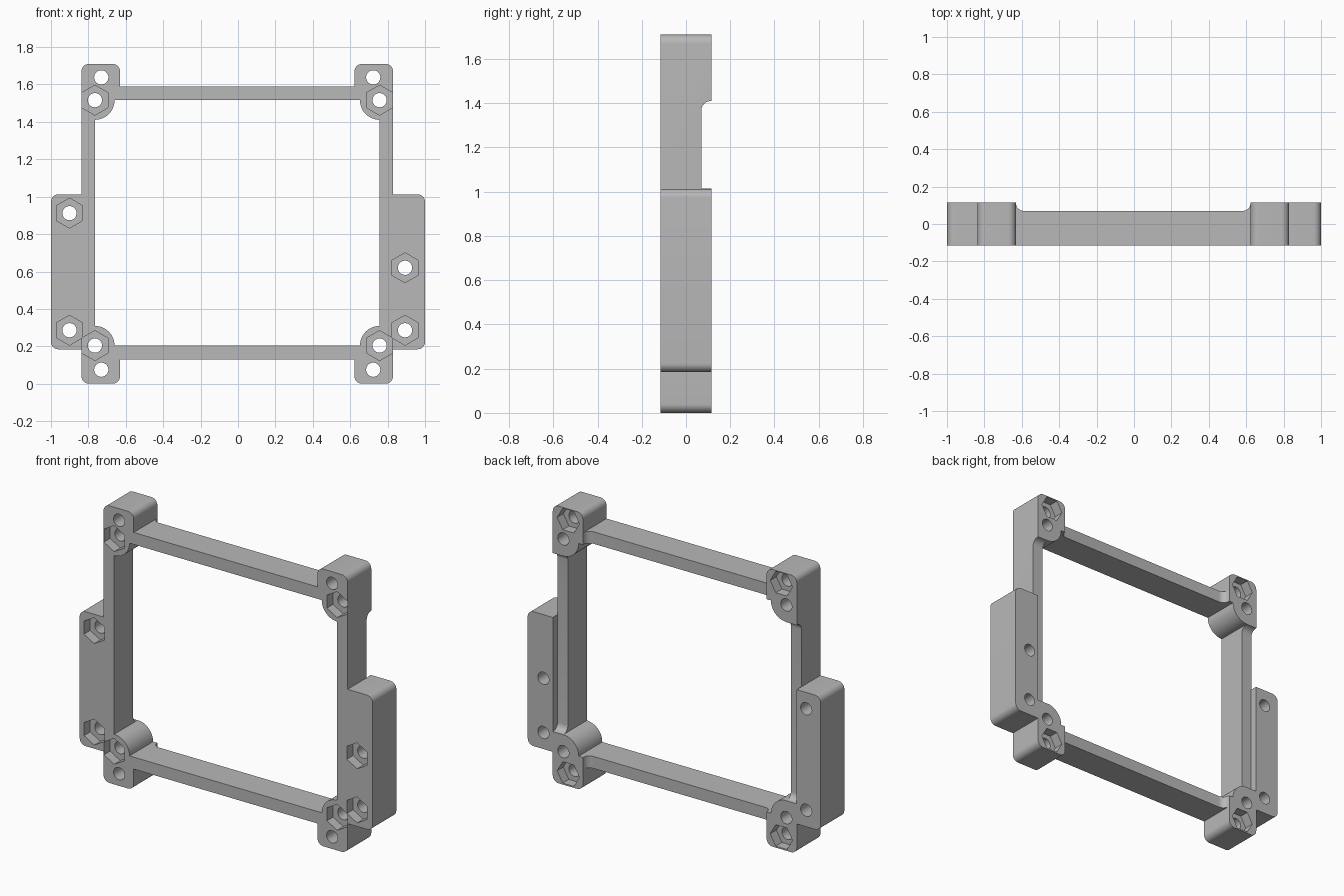
import bpy, bmesh
from math import sin, cos, pi
from mathutils import Vector

if "Cube" in bpy.data.objects:
    bpy.data.objects.remove(bpy.data.objects["Cube"])

SHIFT = -0.004                 # frame sits slightly off centre between the wings
HALF = 0.115                   # half depth
TOP, LOW_BOSS, HIGH_BOSS = 1.71, 0.204, 1.516
BAR_BACK, FILLET = 0.07, 0.042

grey = bpy.data.materials.new("plain grey")
grey.use_nodes = True
grey.diffuse_color = (0.48, 0.48, 0.48, 1)
grey.node_tree.nodes["Principled BSDF"].inputs["Base Color"].default_value = grey.diffuse_color


def along_y(a, b, t):
    return (a, t, b)


def along_x(a, b, t):
    return (t, b, a)


def along_z(a, b, t):
    return (a, b, t)


def prism(name, points, low, high, place=along_y):
    """Extrude a flat outline between two positions."""
    bm = bmesh.new()
    face = bm.faces.new([bm.verts.new(place(a, b, low)) for a, b in points])
    grown = bmesh.ops.extrude_face_region(bm, geom=[face])
    move = Vector(place(0, 0, high - low))
    bmesh.ops.translate(bm, vec=move, verts=[g for g in grown["geom"] if isinstance(g, bmesh.types.BMVert)])
    bmesh.ops.recalc_face_normals(bm, faces=bm.faces)
    mesh = bpy.data.meshes.new(name)
    bm.to_mesh(mesh)
    bm.free()
    mesh.materials.append(grey)
    obj = bpy.data.objects.new(name, mesh)
    bpy.context.collection.objects.link(obj)
    return obj


def rounded(corners, steps=8):
    """Outline with square corners given as (a, b, radius)."""
    out = []
    for i, (a, b, r) in enumerate(corners):
        p = Vector((a, b))
        if r == 0:
            out.append((a, b))
            continue
        u = (Vector(corners[i - 1][:2]) - p).normalized() * r
        v = (Vector(corners[(i + 1) % len(corners)][:2]) - p).normalized() * r
        for k in range(steps + 1):
            t = pi / 2 * k / steps
            out.append(tuple(p + u + v - u * sin(t) - v * cos(t)))
    return out


def ring(x, z, radius, sides, start=0.0):
    return [(x + radius * cos(start + 2 * pi * k / sides),
             z + radius * sin(start + 2 * pi * k / sides)) for k in range(sides)]


def cut(cutter):
    """Subtract a cutter from the frame and discard it."""
    bpy.context.view_layer.objects.active = frame
    mod = frame.modifiers.new("cut", 'BOOLEAN')
    mod.operation = 'DIFFERENCE'
    mod.solver = 'EXACT'
    mod.object = cutter
    bpy.ops.object.modifier_apply(modifier=mod.name)
    bpy.data.objects.remove(cutter)


# Outer silhouette: corner blocks, wings and bars
R = 0.04
side = [(0.627, 0.13, 0), (0.627, 0, R), (0.833, 0, R), (0.833, 0.184, 0),
        (1, 0.184, R), (1, 1.013, R), (0.833, 1.013, 0),
        (0.833, TOP, R), (0.627, TOP, R), (0.627, 1.59, 0)]


def shifted(sign, x):
    return sign * x + (SHIFT if x < 1 else 0)


outline = [(shifted(1, x), z, r) for x, z, r in side]
outline += [(shifted(-1, x), z, r) for x, z, r in reversed(side)]
frame = prism("mounting_frame", rounded(outline), -HALF, HALF)

# Central opening, leaving a round boss in each corner
BOSS_X, BOSS_R = 0.761, 0.105
opening = []
for sx, z, start in ((-1, LOW_BOSS, pi / 2), (1, LOW_BOSS, pi),
                     (1, HIGH_BOSS, 3 * pi / 2), (-1, HIGH_BOSS, 2 * pi)):
    for k in range(13):
        t = start - pi / 2 * k / 12
        opening.append((shifted(sx, BOSS_X) + BOSS_R * cos(t), z + BOSS_R * sin(t)))
cut(prism("opening_cutter", opening, -0.3, 0.3))


# Bars are shallower at the back, with coved ends
def recess(low, high, low_r=FILLET):
    return rounded([(low, 0.3, 0), (low, BAR_BACK, low_r), (high, BAR_BACK, FILLET), (high, 0.3, 0)])


for low, high in ((0.1, 0.25), (1.47, 1.64)):
    cut(prism("bar_cutter", recess(SHIFT - 0.627, SHIFT + 0.627), low, high, along_z))
for sx in (-1, 1):
    for profile, reach in ((recess(0.308, 1.41), 0.832), (recess(1.0135, 1.41, 0), 1.1)):
        ends = sorted((sx * 0.7, sx * reach + SHIFT))
        cut(prism("bar_cutter", profile, ends[0], ends[1], along_x))

# Bolt holes with hexagonal nut pockets
HOLE, NUT, DEPTH = 0.038, 0.08, 0.06


def bolt(x, z, pocket_at_back=False):
    cut(prism("hole_cutter", ring(x, z, HOLE, 32), -0.3, 0.3))
    if pocket_at_back:
        cut(prism("nut_cutter", ring(x, z, 0.076, 6), HALF - DEPTH, 0.3))
    else:
        cut(prism("nut_cutter", ring(x, z, NUT, 6, pi / 2), -0.3, DEPTH - HALF))


for sx in (-1, 1):
    for z in (LOW_BOSS, HIGH_BOSS):
        bolt(shifted(sx, BOSS_X), z)
    for z in (0.075, TOP - 0.072):
        bolt(shifted(sx, 0.727), z, True)
    for z in (0.286, 0.912 if sx < 0 else 0.62):
        bolt(shifted(sx, 0.897), z)

# Smooth the rounded surfaces, keep edges crisp
bpy.ops.object.select_all(action='DESELECT')
frame.select_set(True)
bpy.context.view_layer.objects.active = frame
bpy.ops.object.shade_smooth_by_angle()
